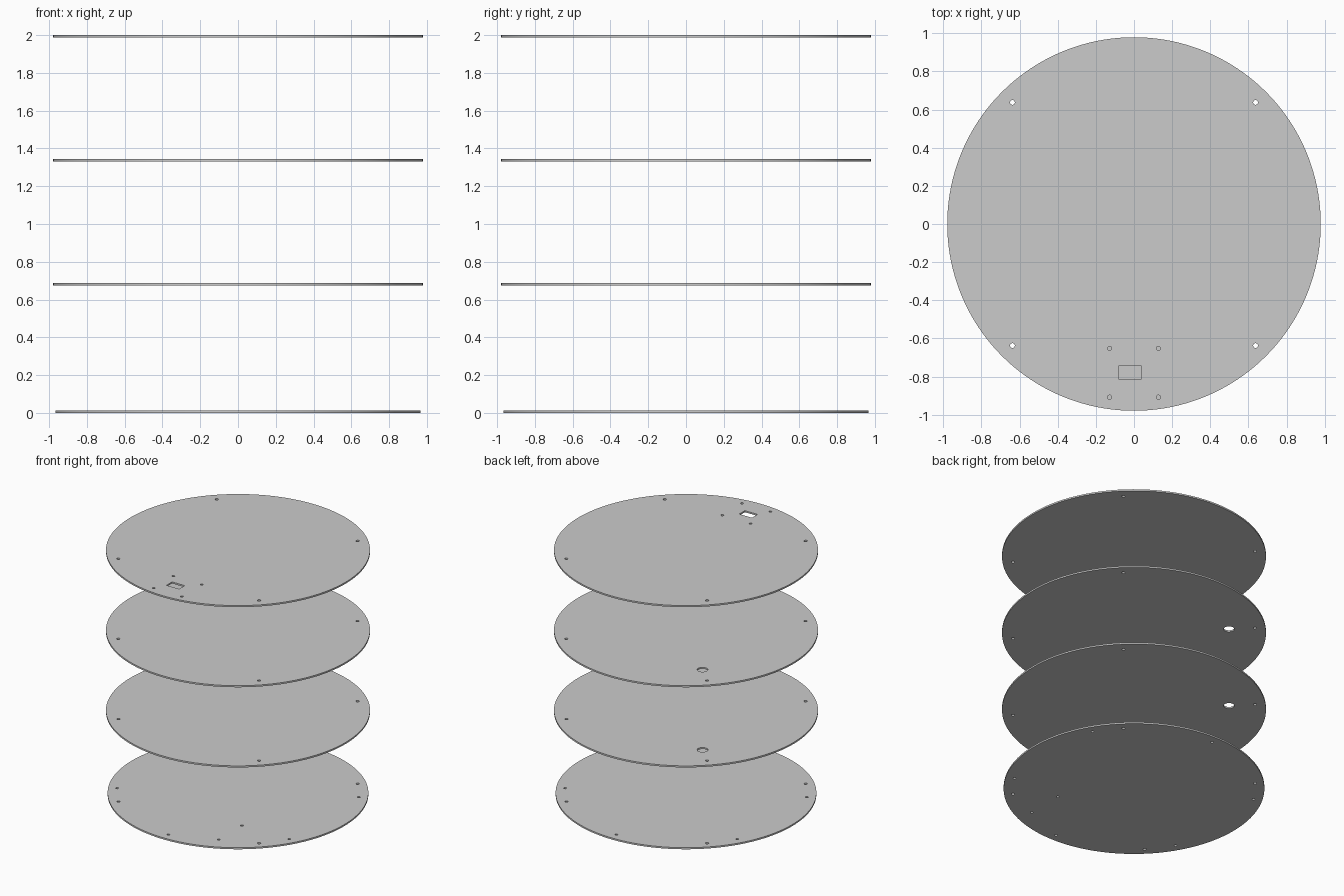
import bpy, bmesh
from math import cos, sin, pi, radians

if "Cube" in bpy.data.objects:
    bpy.data.objects.remove(bpy.data.objects["Cube"])

T = 0.013  # plate thickness


def circle(x, y, r, n=24):
    return [(x + r * cos(2 * pi * i / n), y + r * sin(2 * pi * i / n)) for i in range(n)]


def plate(name, radius, z_mid, holes):
    """Round plate extruded from a 2D outline with hole outlines cut through it."""
    cu = bpy.data.curves.new(name + "_outline", 'CURVE')
    cu.dimensions = '2D'
    cu.fill_mode = 'BOTH'
    cu.extrude = T / 2
    for pts in [circle(0, 0, radius, 160)] + holes:
        sp = cu.splines.new('POLY')
        sp.points.add(len(pts) - 1)
        for p, (x, y) in zip(sp.points, pts):
            p.co = (x, y, 0, 1)
        sp.use_cyclic_u = True
    tmp = bpy.data.objects.new(name + "_outline", cu)
    bpy.context.collection.objects.link(tmp)
    bpy.context.view_layer.update()
    dg = bpy.context.evaluated_depsgraph_get()
    me = bpy.data.meshes.new_from_object(tmp.evaluated_get(dg))
    bpy.data.objects.remove(tmp)

    # weld caps to walls
    bm = bmesh.new()
    bm.from_mesh(me)
    bmesh.ops.remove_doubles(bm, verts=bm.verts, dist=1e-5)
    bmesh.ops.recalc_face_normals(bm, faces=bm.faces)
    bm.to_mesh(me)
    bm.free()
    me.name = name
    ob = bpy.data.objects.new(name, me)
    ob.location.z = z_mid
    bpy.context.collection.objects.link(ob)
    bpy.ops.object.select_all(action='DESELECT')
    ob.select_set(True)
    bpy.context.view_layer.objects.active = ob
    bpy.ops.object.shade_smooth_by_angle(angle=radians(30))


# rod holes shared by every plate
rods = [circle(sx * 0.637, sy * 0.637, 0.0125) for sx in (-1, 1) for sy in (-1, 1)]

# base plate: ring of six mounting holes plus a pair near the front
ring = [circle(0.9 * cos(radians(a)), 0.9 * sin(radians(a)), 0.011) for a in range(30, 390, 60)]
pair = [circle(0.355, y, 0.011) for y in (-0.756, -0.456)]
plate("base_plate", 0.967, T / 2, rods + ring + pair)

# two middle shelves with a cable hole
cable = [circle(-0.5, 0.5, 0.04, 32)]
plate("lower_shelf", 0.979, 0.682, rods + cable)
plate("upper_shelf", 0.979, 1.338, rods + cable)

# top plate: rectangular slot surrounded by four screw holes
slot = [[(-0.078, -0.814), (0.037, -0.814), (0.037, -0.741), (-0.078, -0.741)]]
screws = [circle(sx * 0.128, y, 0.011) for sx in (-1, 1) for y in (-0.652, -0.908)]
plate("top_plate", 0.979, 2 - T / 2, rods + slot + screws)
